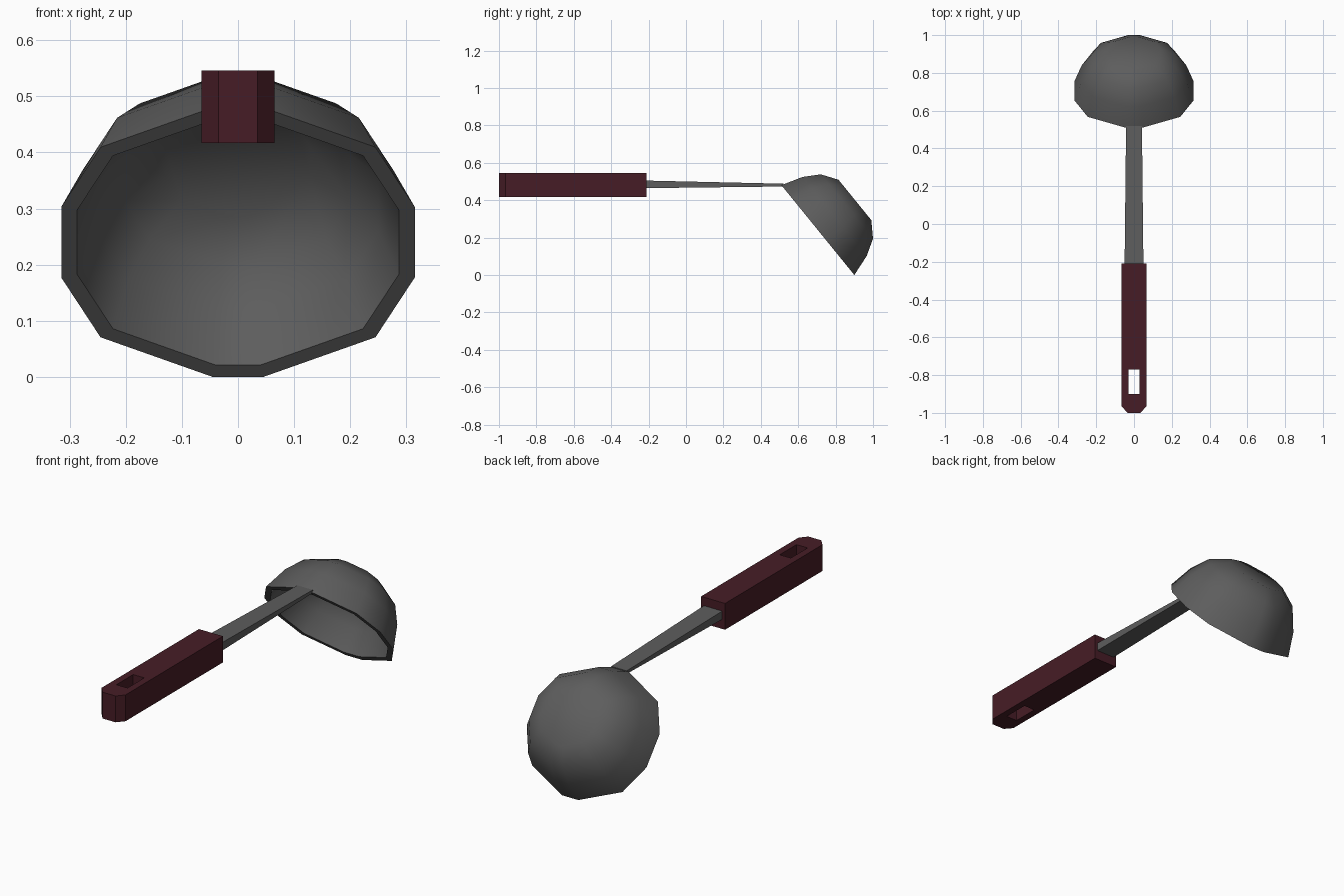
import bpy, bmesh, math
from mathutils import Vector

if "Cube" in bpy.data.objects:
    bpy.data.objects.remove(bpy.data.objects["Cube"])


def material(name, rgb):
    m = bpy.data.materials.new(name)
    m.diffuse_color = (*rgb, 1)
    m.use_nodes = True
    m.node_tree.nodes["Principled BSDF"].inputs["Base Color"].default_value = m.diffuse_color
    return m


STEEL = material("dark_steel", (0.11, 0.11, 0.11))
GRIP = material("maroon_grip", (0.062, 0.012, 0.019))


def finish(name, bm, mat):
    bmesh.ops.recalc_face_normals(bm, faces=bm.faces)
    me = bpy.data.meshes.new(name)
    bm.to_mesh(me)
    bm.free()
    ob = bpy.data.objects.new(name, me)
    bpy.context.collection.objects.link(ob)
    if mat:
        me.materials.append(mat)
    return ob


def loft(name, rings, mat):
    """Skin a list of equal-length point rings and cap both ends."""
    bm = bmesh.new()
    loops = [[bm.verts.new(p) for p in ring] for ring in rings]
    for a, b in zip(loops, loops[1:]):
        for i in range(len(a)):
            j = (i + 1) % len(a)
            bm.faces.new((a[i], a[j], b[j], b[i]))
    bm.faces.new(loops[0])
    bm.faces.new(loops[-1])
    return finish(name, bm, mat)


def smooth(ob, degrees):
    bpy.ops.object.select_all(action='DESELECT')
    ob.select_set(True)
    bpy.context.view_layer.objects.active = ob
    bpy.ops.object.shade_smooth_by_angle(angle=math.radians(degrees))


# Bowl: twelve-sided shell, tilted so that its opening faces the handle
quarter = [(0.045, 0.309), (0.245, 0.218), (0.315, 0.081)]
half = quarter + [(x, -u) for x, u in reversed(quarter)]
outline = half + [(-x, u) for x, u in reversed(half)]
centre = Vector((0, 0.705, 0.24))
down = Vector((0, 0.631, -0.777))
out = Vector((0, 0.777, 0.631))


def bowl_ring(scale, height):
    return [centre + Vector((x * scale, 0, 0)) - down * u * scale + out * height
            for x, u in outline]


inner = [(0.41, 0.228), (0.64, 0.18), (0.795, 0.11), (0.91, 0.0)]
outer = [(1.0, 0.0), (0.88, 0.115), (0.715, 0.2), (0.45, 0.255)]
bowl = loft("bowl", [bowl_ring(*p) for p in inner + outer], STEEL)
smooth(bowl, 50)


# Shaft: flat bar tapering towards the bowl
def bar_ring(y, w, z0, z1):
    return [(-w, y, z0), (w, y, z0), (w, y, z1), (-w, y, z1)]


loft("shaft", [bar_ring(-0.23, 0.05, 0.464, 0.505),
               bar_ring(0.52, 0.042, 0.473, 0.488)], STEEL)

# Grip: square bar with two clipped corners at the end
plan = [(-0.065, -0.21), (-0.065, -0.965), (-0.035, -1.0),
        (0.035, -1.0), (0.065, -0.965), (0.065, -0.21)]
grip = loft("grip", [[(x, y, z) for x, y in plan] for z in (0.417, 0.546)], GRIP)

# Hanging hole through the grip
cutter = loft("hole_cutter", [[(x, y, z) for x, y in
              ((-0.03, -0.9), (0.03, -0.9), (0.03, -0.77), (-0.03, -0.77))]
              for z in (0.3, 0.7)], None)
cutter.hide_render = True
cutter.hide_set(True)
mod = grip.modifiers.new("hanging_hole", 'BOOLEAN')
mod.object = cutter
mod.operation = 'DIFFERENCE'
mod.solver = 'EXACT'
